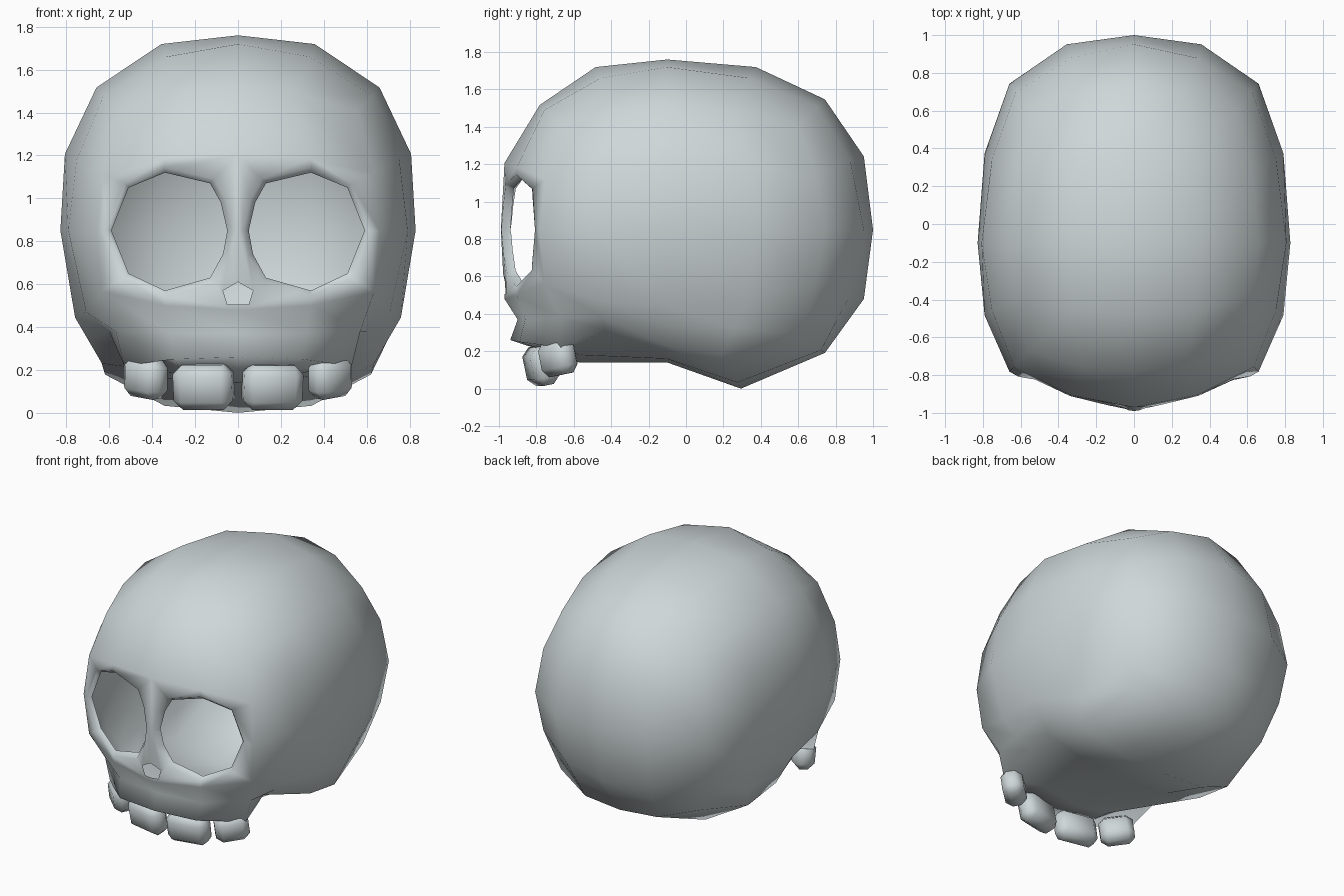
import bpy, bmesh, math
from mathutils import Vector, Matrix

if "Cube" in bpy.data.objects:
    bpy.data.objects.remove(bpy.data.objects["Cube"])

bone = bpy.data.materials.new("pale grey bone")
bone.diffuse_color = (0.62, 0.68, 0.69, 1)
bone.use_nodes = True
bone.node_tree.nodes["Principled BSDF"].inputs["Base Color"].default_value = bone.diffuse_color


def make(name, bm):
    bmesh.ops.recalc_face_normals(bm, faces=bm.faces)
    me = bpy.data.meshes.new(name)
    bm.to_mesh(me)
    bm.free()
    me.materials.append(bone)
    for p in me.polygons:
        p.use_smooth = True
    ob = bpy.data.objects.new(name, me)
    bpy.context.collection.objects.link(ob)
    return ob


def power(u, e=1.15):
    return math.copysign(abs(u) ** e, u)


def skull_point(u, v, w):
    """Map a cube grid point to the rounded cranium, with flattened base and jaw."""
    if w == -0.75 and v >= 0:                     # straight run below the widest part
        return (skull_point(u, v, -0.5) + skull_point(u, v, -1)) / 2
    a, b, c = power(u), power(v), power(w)
    n = (abs(a) ** 2.6 + abs(b) ** 2.6 + abs(c) ** 2.6) ** (1 / 2.6)
    if u and v and w and w > -0.75:               # rounder corners
        n *= 1.015 if v == -1 else 1.03
    x = 0.828 * a / n
    y = -0.1 + (1.1 if b > 0 else 0.89) * b / n
    z = 0.85 + (0.91 if c > 0 else 0.86) * c / n
    s, side = abs(u), math.copysign(1, u)
    if s == 1 and w > -1:
        x *= 1.04 if (abs(v) == 1 or w == 1) else 1.02 if w > 0 else 0.96 if w < 0 else 1
    if w == 1 and (v == -1 or s == 1):
        z -= 0.03
    if abs(w) == 0.5 and s == 1 and abs(v) < 1 or w == 0.5 and v == -1:
        z -= 0.035
    if v == -1 and s == 0 and abs(w) == 0.5:      # fuller brow and nose bridge
        y -= 0.02
    if w == -1:                                   # underside
        if v == 0.5:
            y, z = y - 0.08, z - 0.028
        elif v == 0:
            z = 0.14 + 0.04 * s if s < 1 else 0.23
        elif v == -0.5:
            if s < 1:
                x, y, z = 0.50 * u, -0.57, 0.14 + 0.08 * s
            else:
                x, y, z = 0.50 * side, -0.43, 0.31
        elif v == -1:                             # upper jaw rim
            x, y, z = {0: (0, -0.94, 0.26), 0.5: (0.30 * side, -0.89, 0.25),
                       1: (0.53 * side, -0.67, 0.22)}[s]
    elif w == -0.75 and v == -1:                  # hollow above the jaw rim
        x, y, z = {0: (0, -0.90, 0.37), 0.5: (0.32 * side, -0.86, 0.37),
                   1: (0.57 * side, -0.67, 0.38)}[s]
    elif w == -0.75 and v == -0.5 and s == 1:     # cheek turning under
        x, y, z = 0.60 * side, -0.45, 0.38
    return Vector((x, y, z))


# Skull shell
bm = bmesh.new()
bmesh.ops.create_cube(bm, size=2)
bmesh.ops.subdivide_edges(bm, edges=bm.edges[:], cuts=3, use_grid_fill=True)
bmesh.ops.bisect_plane(bm, geom=bm.verts[:] + bm.edges[:] + bm.faces[:],
                       plane_co=(0, 0, -0.75), plane_no=(0, 0, 1))
for vert in bm.verts:
    vert.co = skull_point(*(round(k * 4) / 4 for k in vert.co))
skull = make("skull", bm)

# Eye and nose openings; the eyes are cut slightly large for a sunken rim
eye = [(0.59, 0.85), (0.51, 1.05), (0.34, 1.12), (0.13, 1.07), (0.08, 0.98),
       (0.05, 0.85), (0.07, 0.74), (0.13, 0.63), (0.34, 0.57), (0.51, 0.65)]
nose = [(0, 0.61), (0.07, 0.57), (0.05, 0.505), (-0.05, 0.505), (-0.07, 0.57)]
BACK, GROW, EX, EZ = -0.5, 1.09, 0.33, 0.85
big = [(EX + (x - EX) * GROW, EZ + (z - EZ) * GROW) for x, z in eye]
bm = bmesh.new()
for outline in (big, [(-x, z) for x, z in big], nose):
    face = bm.faces.new([bm.verts.new((x, -1.3, z)) for x, z in outline])
    ext = bmesh.ops.extrude_face_region(bm, geom=[face], use_keep_orig=True)
    for g in ext["geom"]:
        if isinstance(g, bmesh.types.BMVert):
            g.co.y = BACK
cutter = make("opening_cutter", bm)
cutter.hide_render = True
mod = skull.modifiers.new("openings", 'BOOLEAN')
mod.operation, mod.object, mod.solver = 'DIFFERENCE', cutter, 'EXACT'
bpy.context.view_layer.objects.active = skull
skull.select_set(True)
bpy.ops.object.modifier_apply(modifier=mod.name)
bpy.data.objects.remove(cutter)

# Drop the walls of the cuts so the shell is hollow, then sink the eye rims
bm = bmesh.new()
bm.from_mesh(skull.data)
walls = [f for f in bm.faces if any(abs(v.co.y - BACK) < 1e-4 for v in f.verts)
         and all(abs(v.co.x) < 0.63 and 0.5 < v.co.z < 1.16 for v in f.verts)]
bmesh.ops.delete(bm, geom=walls, context='FACES')
rims = [e for e in bm.edges if e.is_boundary
        and not all(abs(v.co.x) < 0.08 and v.co.z < 0.62 for v in e.verts)]
ext = bmesh.ops.extrude_edge_only(bm, edges=rims)
for g in ext["geom"]:
    if isinstance(g, bmesh.types.BMVert):
        cx = math.copysign(EX, g.co.x)
        g.co.y += 0.05 - 0.05 * abs(g.co.x)
        g.co.x = cx + (g.co.x - cx) / GROW
        g.co.z = EZ + (g.co.z - EZ) / GROW
bmesh.ops.recalc_face_normals(bm, faces=bm.faces)
bm.to_mesh(skull.data)
bm.free()
for p in skull.data.polygons:
    p.use_smooth = True


# Teeth: chamfered blocks following the jaw arch
def tooth(name, loc, size, turn, tilt, roll):
    bm = bmesh.new()
    bmesh.ops.create_cube(bm, size=1)
    bmesh.ops.scale(bm, vec=size, verts=bm.verts)
    bmesh.ops.bevel(bm, geom=bm.edges[:], offset=0.042, segments=1,
                    profile=0.5, affect='EDGES')
    rot = (Matrix.Rotation(turn, 4, 'Z') @ Matrix.Rotation(tilt, 4, 'X')
           @ Matrix.Rotation(roll, 4, 'Y'))
    bmesh.ops.transform(bm, matrix=Matrix.Translation(loc) @ rot, verts=bm.verts)
    make(name, bm)


for side, label in ((-1, "right"), (1, "left")):
    tooth("front_tooth_" + label, (0.16 * side, -0.775, 0.123), (0.28, 0.14, 0.21),
          math.radians(12 * side), math.radians(12), 0)
    tooth("side_tooth_" + label, (0.43 * side, -0.685, 0.167), (0.22, 0.14, 0.19),
          math.radians(42 * side), math.radians(8), math.radians(-8 * side))
